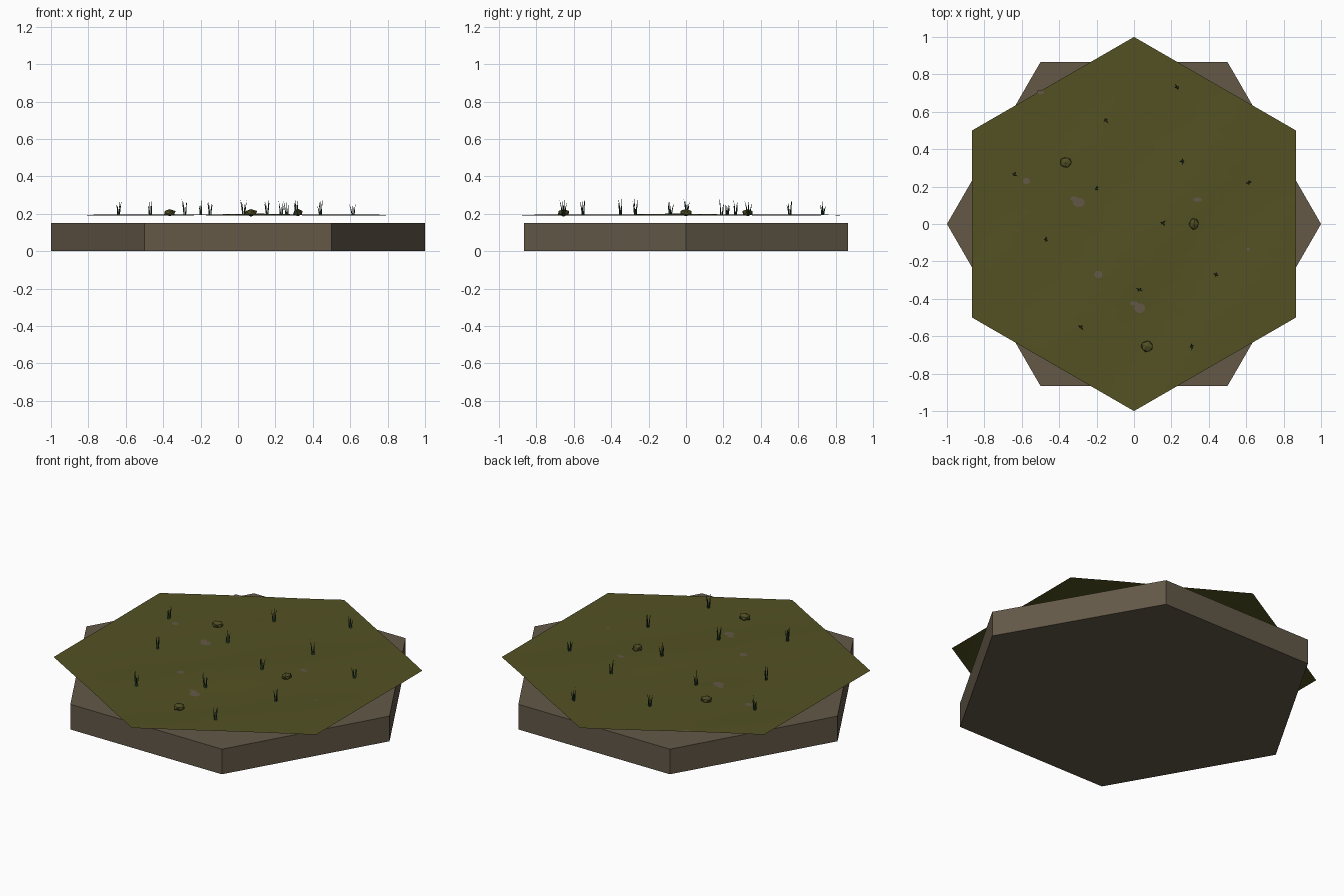
import bpy, bmesh, math, random
from mathutils import Vector, Matrix

if "Cube" in bpy.data.objects:
    bpy.data.objects.remove(bpy.data.objects["Cube"])

random.seed(4)

def material(name, rgb):
    m = bpy.data.materials.new(name)
    m.diffuse_color = (*rgb, 1)
    m.use_nodes = True
    m.node_tree.nodes["Principled BSDF"].inputs["Base Color"].default_value = m.diffuse_color
    return m

EARTH = material("earth brown", (0.125, 0.098, 0.064))
MOSS = material("moss olive", (0.087, 0.083, 0.017))
ROCK = material("rock olive", (0.080, 0.078, 0.018))
GRASS = material("grass dark green", (0.025, 0.060, 0.032))

def make(name, bm, mat):
    me = bpy.data.meshes.new(name)
    bm.to_mesh(me)
    bm.free()
    me.materials.append(mat)
    ob = bpy.data.objects.new(name, me)
    bpy.context.collection.objects.link(ob)
    return ob

def ground(x, y):
    # gentle bumps that fade out towards the rim
    fade = max(0.0, 1 - math.hypot(x, y))
    bump = math.sin(5.1 * x + 1.3) * math.cos(4.3 * y) + 0.5 * math.sin(9 * x - 7 * y)
    return 0.194 + 0.005 * bump * fade ** 0.5

# hexagonal base slab, points on the x axis
bm = bmesh.new()
low = [bm.verts.new((math.cos(a), math.sin(a), 0)) for a in (i * math.pi / 3 for i in range(6))]
base = bm.faces.new(low)
ext = bmesh.ops.extrude_face_region(bm, geom=[base], use_keep_orig=True)
for v in ext["geom"]:
    if isinstance(v, bmesh.types.BMVert):
        v.co.z = 0.15
bmesh.ops.recalc_face_normals(bm, faces=bm.faces[:])
make("base_slab", bm, EARTH)

# thin moss sheet floating above, points on the y axis
bm = bmesh.new()
bmesh.ops.create_circle(bm, cap_ends=True, cap_tris=True, segments=6, radius=1)
far = max(bm.verts, key=lambda v: v.co.length)
turn = Matrix.Rotation(math.pi / 2 - math.atan2(far.co.y, far.co.x), 4, 'Z')
bmesh.ops.transform(bm, matrix=turn, verts=bm.verts[:])
bmesh.ops.subdivide_edges(bm, edges=bm.edges[:], cuts=15, use_grid_fill=True)
for v in bm.verts:
    v.co.z = ground(v.co.x, v.co.y)
for f in bm.faces:
    f.normal_update()
    if f.normal.z < 0:
        f.normal_flip()
make("moss_sheet", bm, MOSS)

# bare mud patches showing through the moss: x, y, half sizes
bm = bmesh.new()
for x, y, rx, ry in [(-0.295, 0.115, 0.032, 0.026), (-0.32, 0.135, 0.02, 0.014),
                     (-0.575, 0.23, 0.02, 0.018), (-0.19, -0.27, 0.022, 0.02),
                     (0.03, -0.45, 0.03, 0.026), (0.0, -0.425, 0.022, 0.012),
                     (0.34, 0.13, 0.025, 0.012), (-0.5, 0.705, 0.02, 0.012),
                     (0.61, -0.135, 0.01, 0.008)]:
    ring = []
    for i in range(10):
        a = i * math.tau / 10
        px, py = x + rx * math.cos(a), y + ry * math.sin(a)
        ring.append(bm.verts.new((px, py, ground(px, py) + 0.0015)))
    bm.faces.new(ring)
make("mud_patches", bm, EARTH)

# small faceted rocks
for n, (x, y, rx, ry) in enumerate([(-0.365, 0.33, 0.035, 0.031),
                                    (0.32, 0.0, 0.028, 0.035),
                                    (0.07, -0.655, 0.036, 0.033)]):
    bm = bmesh.new()
    bmesh.ops.create_icosphere(bm, subdivisions=1, radius=1)
    for v in bm.verts:
        v.co *= random.uniform(0.92, 1.06)
        v.co = Vector((x + v.co.x * rx, y + v.co.y * ry, 0.206 + v.co.z * 0.02))
    make(f"rock_{n + 1}", bm, ROCK)

# grass tufts, each a few slim leaning three-sided blades
def blade(bm, root, tip, r):
    top = bm.verts.new(tip)
    mid = root.lerp(tip, 0.5) + Vector((0, 0, 0.008))
    rings = []
    for c, k in ((root, r), (mid, r * 0.6)):
        rings.append([bm.verts.new(c + Vector((math.cos(a), math.sin(a), 0)) * k)
                      for a in (0, math.tau / 3, 2 * math.tau / 3)])
    for i in range(3):
        j = (i + 1) % 3
        bm.faces.new((rings[0][i], rings[0][j], rings[1][j], rings[1][i]))
        bm.faces.new((rings[1][i], rings[1][j], top))

tufts = [(-0.64, 0.265), (-0.15, 0.555), (0.23, 0.73), (0.26, 0.335), (0.615, 0.22),
         (-0.2, 0.19), (0.155, 0.005), (-0.47, -0.085), (0.03, -0.35), (0.44, -0.27),
         (-0.285, -0.55), (0.31, -0.655)]
for n, (x, y) in enumerate(tufts):
    bm = bmesh.new()
    start = random.uniform(0, math.tau)
    for i in range(4):
        a = start + i * math.tau / 4 + random.uniform(-0.4, 0.4)
        out = Vector((math.cos(a), math.sin(a), 0))
        root = Vector((x, y, ground(x, y))) + out * 0.005
        tip = root + out * random.uniform(0.005, 0.018) + Vector((0, 0, random.uniform(0.05, 0.09)))
        blade(bm, root, tip, 0.004)
    make(f"grass_tuft_{n + 1}", bm, GRASS)
